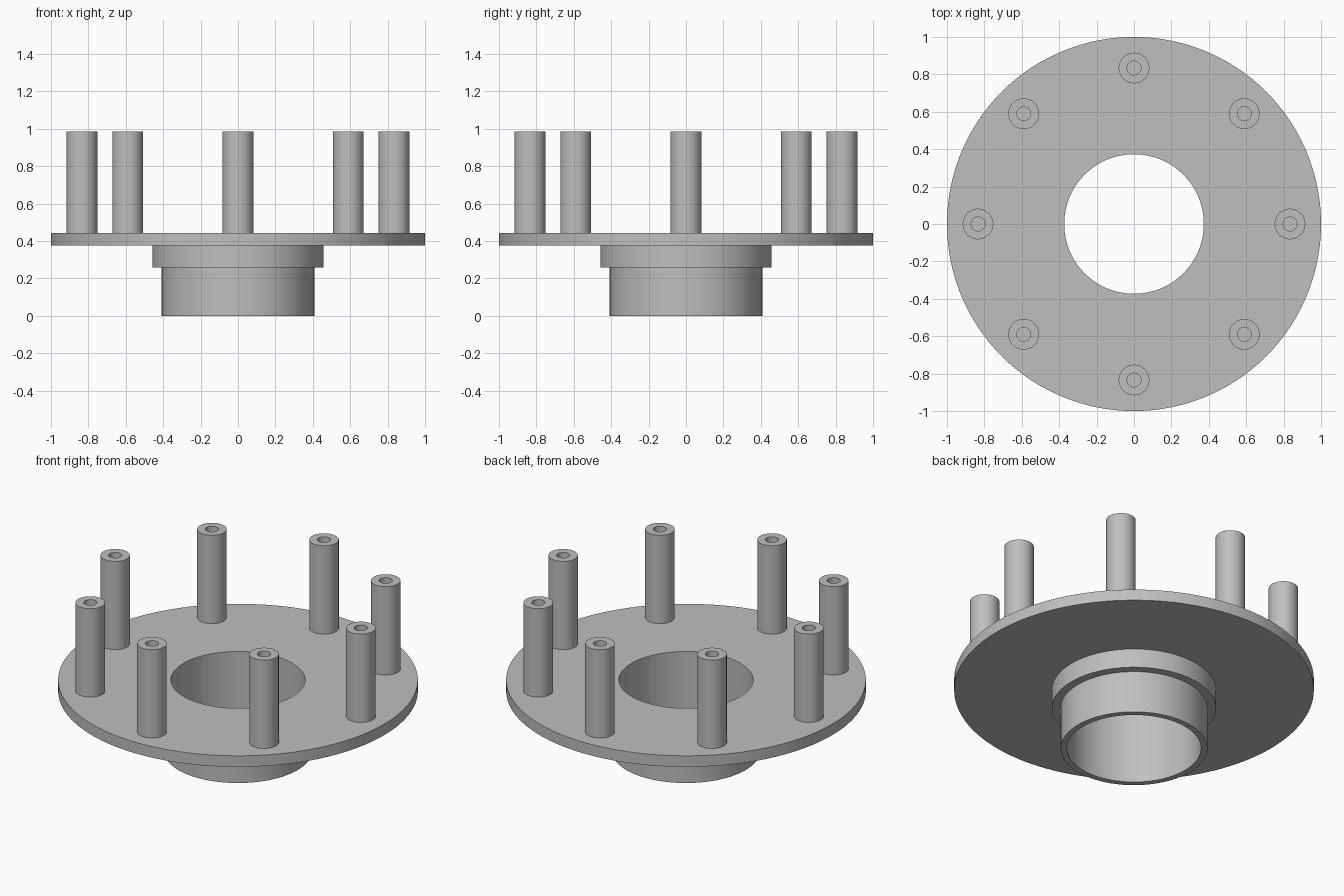
import bpy
import bmesh
from math import cos, sin, pi, radians

cube = bpy.data.objects.get("Cube")
if cube:
    bpy.data.objects.remove(cube, do_unlink=True)

# Single plain metal colour
GREY = (0.52, 0.52, 0.52, 1.0)
metal = bpy.data.materials.new("grey metal")
metal.use_nodes = True
metal.diffuse_color = GREY
metal.node_tree.nodes["Principled BSDF"].inputs["Base Color"].default_value = GREY


def lathe(name, profile, sides, location=(0, 0, 0)):
    """Turn a closed (radius, height) profile around the z axis."""
    bm = bmesh.new()
    rings = []
    for i in range(sides):
        a = 2 * pi * i / sides
        rings.append([bm.verts.new((r * cos(a), r * sin(a), z)) for r, z in profile])
    count = len(profile)
    for i in range(sides):
        here, there = rings[i], rings[(i + 1) % sides]
        for j in range(count):
            k = (j + 1) % count
            bm.faces.new((here[j], there[j], there[k], here[k]))
    bmesh.ops.recalc_face_normals(bm, faces=bm.faces)
    mesh = bpy.data.meshes.new(name)
    bm.to_mesh(mesh)
    bm.free()
    mesh.materials.append(metal)
    obj = bpy.data.objects.new(name, mesh)
    obj.location = location
    bpy.context.collection.objects.link(obj)
    bpy.ops.object.select_all(action="DESELECT")
    obj.select_set(True)
    bpy.context.view_layer.objects.active = obj
    bpy.ops.object.shade_smooth_by_angle(angle=radians(30))
    return obj


BORE, SLEEVE, COLLAR, RIM = 0.373, 0.408, 0.457, 1.0
COLLAR_Z, PLATE_Z, PLATE_TOP, POST_TOP = 0.258, 0.375, 0.443, 0.985

# Round plate with stepped hub and through bore, turned as one piece
lathe("flange_hub", [
    (BORE, 0), (SLEEVE, 0), (SLEEVE, COLLAR_Z), (COLLAR, COLLAR_Z),
    (COLLAR, PLATE_Z), (RIM, PLATE_Z), (RIM, PLATE_TOP), (BORE, PLATE_TOP),
], 128)

# Eight hollow posts, seated slightly into the plate
POST_R, HOLE_R, CIRCLE_R, POSTS = 0.082, 0.037, 0.834, 8
SEAT = PLATE_TOP - 0.01
for n in range(POSTS):
    a = 2 * pi * n / POSTS
    lathe(f"post_{n + 1}", [
        (HOLE_R, SEAT), (POST_R, SEAT), (POST_R, POST_TOP), (HOLE_R, POST_TOP),
    ], 48, (CIRCLE_R * cos(a), CIRCLE_R * sin(a), 0))
